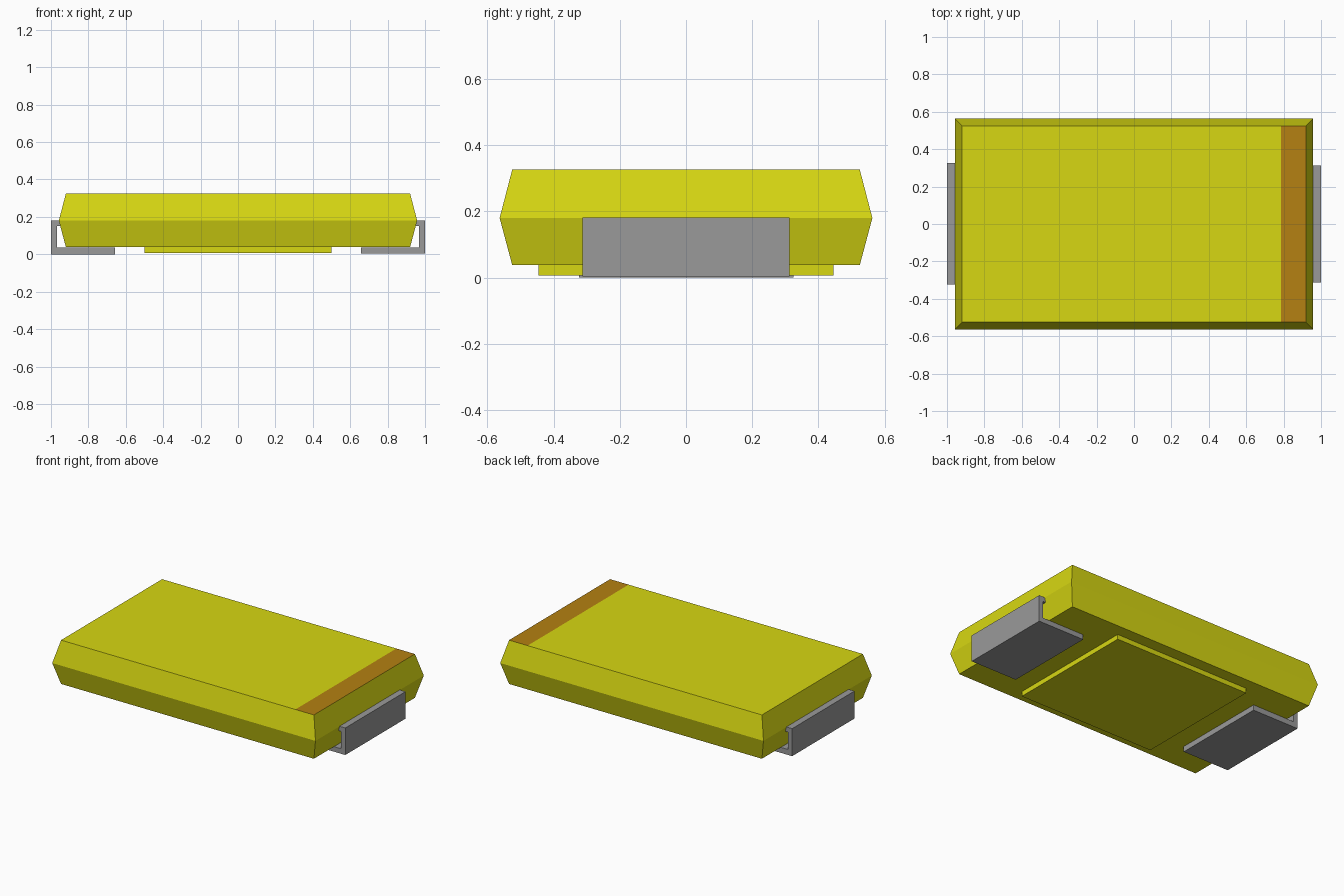
import bpy, bmesh
from mathutils import Vector

cube = bpy.data.objects.get("Cube")
if cube:
    bpy.data.objects.remove(cube, do_unlink=True)


def material(name, rgb):
    m = bpy.data.materials.new(name)
    m.use_nodes = True
    m.diffuse_color = (*rgb, 1)
    bsdf = next(n for n in m.node_tree.nodes if n.type == 'BSDF_PRINCIPLED')
    bsdf.inputs["Base Color"].default_value = (*rgb, 1)
    return m


YELLOW = material("yellow plastic", (0.68, 0.68, 0.006))
BROWN = material("brown marking", (0.46, 0.22, 0.006))
GREY = material("grey metal", (0.32, 0.32, 0.32))


def finish(name, bm, *mats):
    bmesh.ops.recalc_face_normals(bm, faces=bm.faces[:])
    mesh = bpy.data.meshes.new(name)
    bm.to_mesh(mesh)
    bm.free()
    for m in mats:
        mesh.materials.append(m)
    obj = bpy.data.objects.new(name, mesh)
    bpy.context.collection.objects.link(obj)
    return obj


def loft(sections):
    """Stack of rectangles given as (half x, half y, z), capped at both ends."""
    bm = bmesh.new()
    rings = [[bm.verts.new((sx * x, sy * y, z))
              for sx, sy in ((-1, -1), (1, -1), (1, 1), (-1, 1))]
             for x, y, z in sections]
    for a, b in zip(rings, rings[1:]):
        for i in range(4):
            j = (i + 1) % 4
            bm.faces.new((a[i], a[j], b[j], b[i]))
    bm.faces.new(rings[0][::-1])
    bm.faces.new(rings[-1])
    return bm


# Moulded body, widest at the parting line
TOP = 0.326
bm = loft([(0.92, 0.525, 0.038), (0.958, 0.563, 0.18), (0.92, 0.525, TOP)])

# Marking band: cut the top face near its +x end
top = max(bm.faces, key=lambda f: f.calc_center_median().z)
bmesh.ops.bisect_plane(bm, geom=[top, *top.edges, *top.verts],
                       plane_co=(0.785, 0, 0), plane_no=(1, 0, 0))
for f in bm.faces:
    c = f.calc_center_median()
    f.material_index = int(c.z > TOP - 0.001 and c.x > 0.785)
finish("body", bm, YELLOW, BROWN)

# Raised pad under the body
finish("underside_pad", loft([(0.5, 0.445, 0.006), (0.5, 0.445, 0.04)]), YELLOW)

# Folded metal leads: foot, upright and short tab into the body
PROFILE = [(0.658, 0), (1, 0), (1, 0.181), (0.94, 0.181),
           (0.94, 0.15), (0.969, 0.15), (0.969, 0.036), (0.658, 0.036)]
for name, side, y0, y1, lift in (("left_lead", 1, -0.313, 0.313, 0.003),
                                 ("right_lead", -1, -0.323, 0.325, 0)):
    bm = bmesh.new()
    face = bm.faces.new([bm.verts.new((side * x, y0, max(z, lift)))
                         for x, z in PROFILE])
    ext = bmesh.ops.extrude_face_region(bm, geom=[face])
    moved = [v for v in ext["geom"] if isinstance(v, bmesh.types.BMVert)]
    bmesh.ops.translate(bm, verts=moved, vec=Vector((0, y1 - y0, 0)))
    finish(name, bm, GREY)
